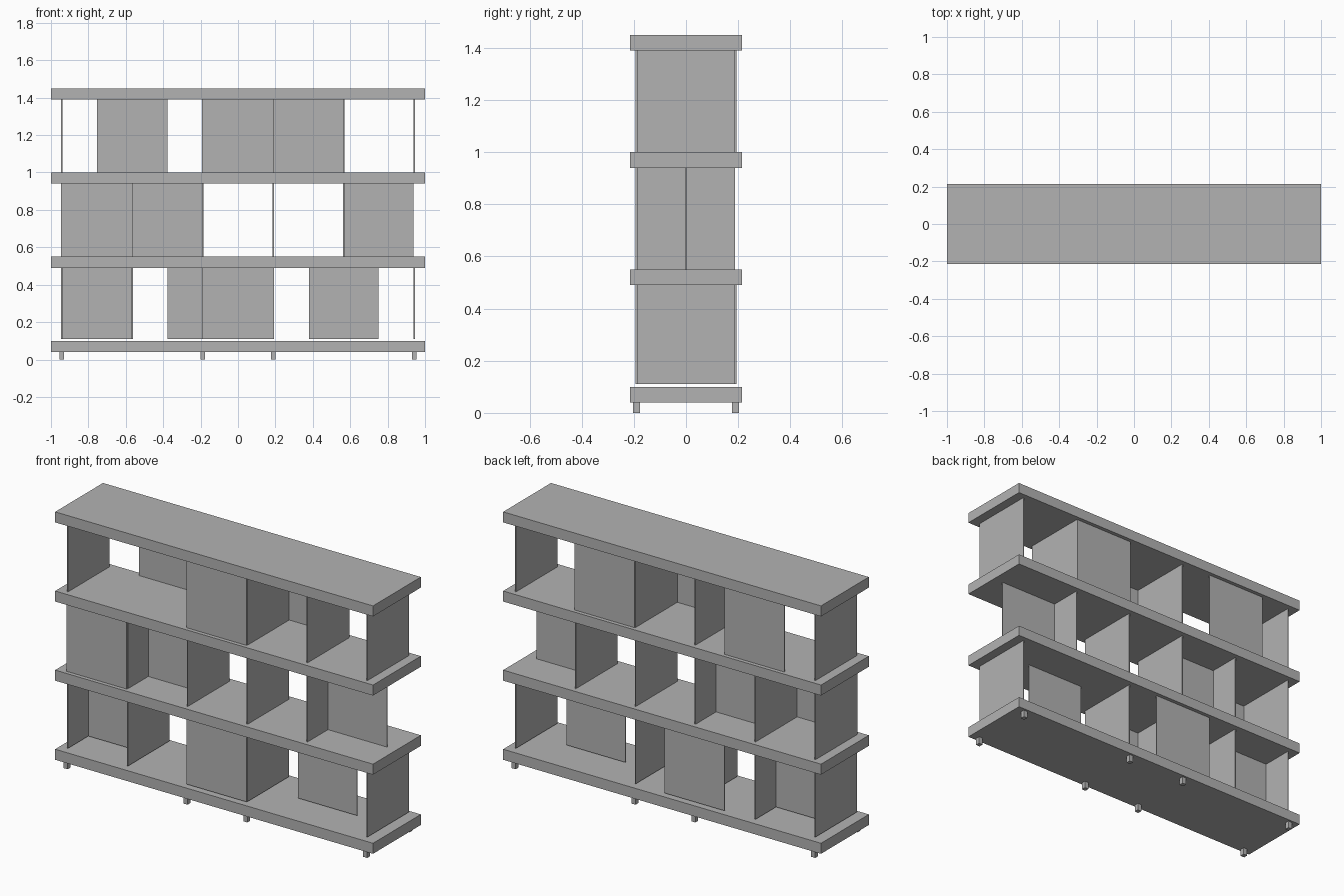
import bpy

cube = bpy.data.objects.get("Cube")
if cube:
    bpy.data.objects.remove(cube, do_unlink=True)

# Single plain grey finish
grey = bpy.data.materials.new("plain_grey")
grey.use_nodes = True
colour = (0.45, 0.45, 0.45, 1)
grey.diffuse_color = colour
grey.node_tree.nodes["Principled BSDF"].inputs["Base Color"].default_value = colour


def box(name, x, y, z):
    """Box spanning the given (low, high) ranges."""
    spans = (x, y, z)
    bpy.ops.mesh.primitive_cube_add(size=1, location=[(a + b) / 2 for a, b in spans])
    ob = bpy.context.object
    ob.name = name
    ob.scale = [b - a for a, b in spans]
    bpy.ops.object.transform_apply(location=False, rotation=False, scale=True)
    ob.data.materials.append(grey)
    return ob


def around(centre, width):
    return (centre - width / 2, centre + width / 2)


BOARD = 0.06      # shelf thickness
SHEET = 0.006     # divider and panel thickness
BAY = 0.377       # distance between dividers
DEPTH = 0.187     # half depth of dividers
FRONT, MIDDLE, BACK = -0.19, 0, 0.19
lines = [(i - 2.5) * BAY for i in range(6)]

# Shelves
shelf_z = [0.04, 0.49, 0.94, 1.39]
for z in shelf_z:
    box("shelf", (-1, 1), (-0.215, 0.215), (z, z + BOARD))

# Feet
for i in (0, 2, 3, 5):
    for y in (FRONT, BACK):
        box("foot", around(lines[i], 0.025), around(y, 0.026), (0, 0.04))

# Each row: missing divider, then panels as (start in bays, depth position)
rows = [
    (4, [(0, MIDDLE), (1.5, BACK), (2, FRONT), (3.5, MIDDLE)]),
    (5, [(0, FRONT), (1, MIDDLE), (4, MIDDLE)]),
    (1, [(0.5, BACK), (2, FRONT), (3, BACK)]),
]
for row, (missing, panels) in enumerate(rows):
    low = shelf_z[row] + BOARD + (0.01 if row == 0 else 0)
    height = (low, shelf_z[row + 1])
    for i, x in enumerate(lines):
        if i != missing:
            box("divider", around(x, SHEET), (-DEPTH, DEPTH), height)
    for start, y in panels:
        x = lines[0] + start * BAY
        # Inner panels fit between the divider faces
        inset = SHEET / 2 if y == MIDDLE else 0
        box("panel", (x + inset, x + BAY - inset), around(y, SHEET), height)
